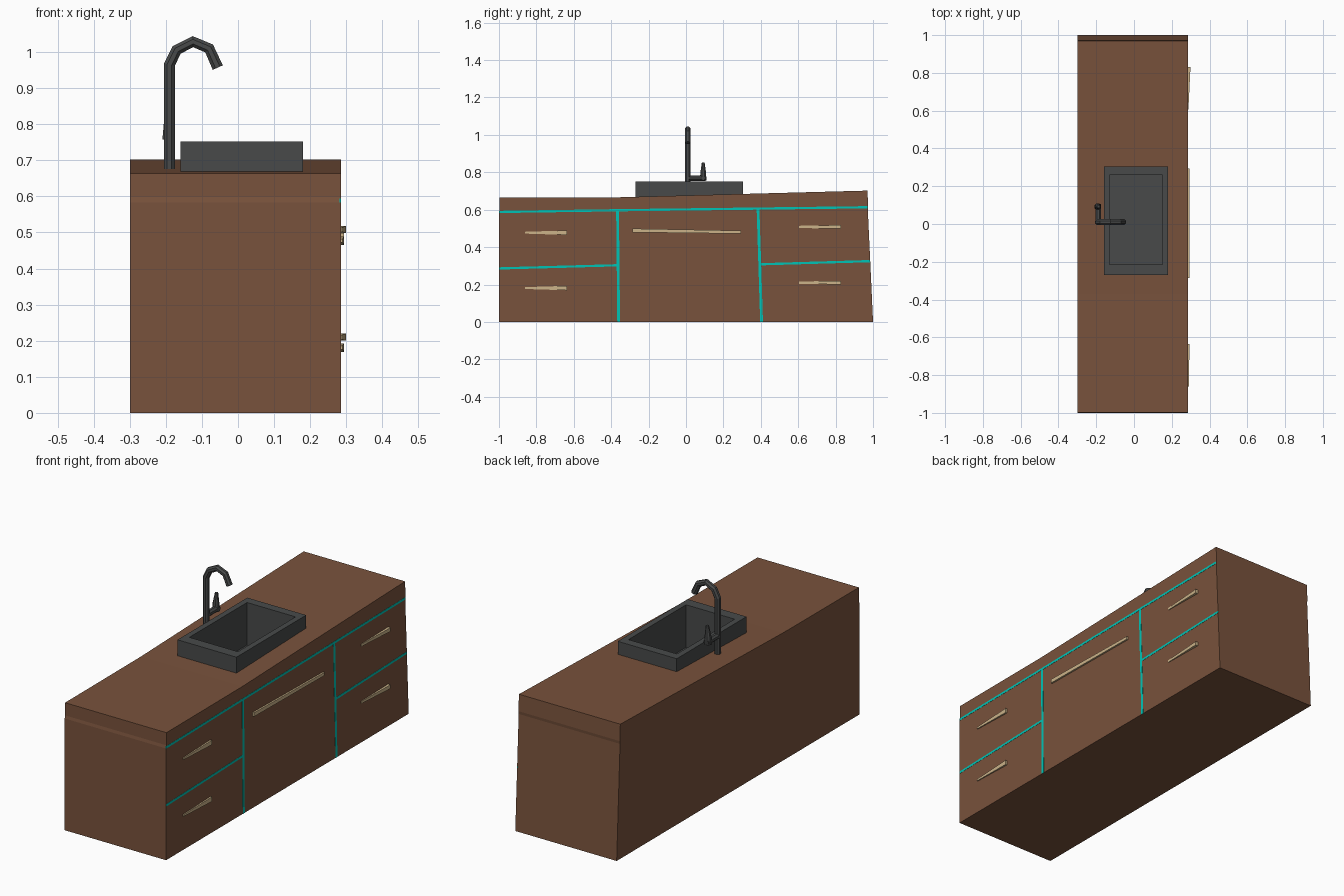
import bpy, bmesh, math
from mathutils import Vector, Matrix

if "Cube" in bpy.data.objects:
    bpy.data.objects.remove(bpy.data.objects["Cube"])


def material(name, rgb):
    m = bpy.data.materials.new(name)
    m.diffuse_color = (*rgb, 1)
    m.use_nodes = True
    m.node_tree.nodes["Principled BSDF"].inputs["Base Color"].default_value = m.diffuse_color
    return m


WOOD = material("brown wood", (0.19, 0.085, 0.045))
METAL = material("dark metal", (0.065, 0.068, 0.068))
TEAL = material("teal seam", (0.0, 0.55, 0.47))
BRASS = material("pale brass", (0.60, 0.45, 0.25))
FRONT = 0.285


def finish(name, bm, mat):
    bmesh.ops.recalc_face_normals(bm, faces=bm.faces)
    me = bpy.data.meshes.new(name)
    bm.to_mesh(me)
    bm.free()
    ob = bpy.data.objects.new(name, me)
    bpy.context.collection.objects.link(ob)
    if mat:
        me.materials.append(mat)
    return ob


def loft(name, rings, mat):
    """Closed skin through a list of equal-sized rings of points."""
    bm = bmesh.new()
    vs = [[bm.verts.new(p) for p in r] for r in rings]
    n = len(vs[0])
    for a, b in zip(vs, vs[1:]):
        for i in range(n):
            j = (i + 1) % n
            bm.faces.new((a[i], a[j], b[j], b[i]))
    bm.faces.new(vs[0])
    bm.faces.new(vs[-1])
    return finish(name, bm, mat)


def box(name, lo, hi, mat=None):
    rect = [(lo[0], lo[1]), (hi[0], lo[1]), (hi[0], hi[1]), (lo[0], hi[1])]
    return loft(name, [[(x, y, z) for x, y in rect] for z in (lo[2], hi[2])], mat)


def tube(name, path, radii, mat, sides=8):
    """Faceted pipe through path points with a radius at each point."""
    pts = [Vector(p) for p in path]
    rings = []
    for i, p in enumerate(pts):
        t0 = (p - pts[i - 1]).normalized() if i else Vector()
        t1 = (pts[i + 1] - p).normalized() if i < len(pts) - 1 else Vector()
        t = (t0 + t1).normalized()
        ref = Vector((1, 0, 0)) if abs(t.y) > 0.9 else Vector((0, 1, 0))
        u = (ref - t * ref.dot(t)).normalized()
        v = t.cross(u)
        angles = [2 * math.pi * (k + 0.5) / sides for k in range(sides)]
        rings.append([p + (u * math.cos(a) + v * math.sin(a)) * radii[i] for a in angles])
    return loft(name, rings, mat)


def bar(name, a, b, mat):
    """Tapered front-mounted bar; each end is (y, z, half height, front x)."""
    rings = []
    for y, z, h, x in (a, b):
        rings.append([(FRONT - 0.004, y, z - h), (x, y, z - h),
                      (x, y, z + h), (FRONT - 0.004, y, z + h)])
    return loft(name, rings, mat)


# Cabinet: leaning side profile extruded across the depth
profile = [(-1, 0), (1, 0), (0.985, 0.325), (0.972, 0.60), (0.974, 0.615), (0.97, 0.702),
           (0.37, 0.686), (-0.37, 0.666), (-0.997, 0.664), (-0.997, 0.598), (-1, 0.583)]
cabinet = loft("cabinet", [[(x, y, z) for y, z in profile] for x in (-0.30, FRONT)], WOOD)

# Opening for the basin
cutter = box("sink_cutter", (-0.145, -0.245, 0.52), (0.165, 0.285, 0.9))
cutter.hide_render = True
cutter.hide_set(True)
cut = cabinet.modifiers.new("sink opening", 'BOOLEAN')
cut.object = cutter
cut.operation = 'DIFFERENCE'
cut.solver = 'EXACT'

# Sink: walled basin, rim outside, rim inside, floor
outer = [(-0.16, -0.27), (0.18, -0.27), (0.18, 0.305), (-0.16, 0.305)]
inner = [(-0.13, -0.215), (0.15, -0.215), (0.15, 0.26), (-0.13, 0.26)]
loft("sink", [[(x, y, z) for x, y in ring] for ring, z in
              ((outer, 0.66), (outer, 0.752), (inner, 0.752), (inner, 0.53))][0:], METAL)
# open the underside cap of the basin
bm = bmesh.new()
sink = bpy.data.objects["sink"]
bm.from_mesh(sink.data)
bmesh.ops.delete(bm, geom=[f for f in bm.faces if all(abs(v.co.z - 0.66) < 1e-4 for v in f.verts)],
                 context='FACES_ONLY')
bm.to_mesh(sink.data)
bm.free()

# Faucet: upright pipe with a faceted gooseneck
spout = [(-0.19, 0.67), (-0.19, 0.965), (-0.17, 1.006), (-0.125, 1.029), (-0.08, 1.010), (-0.056, 0.957)]
tube("faucet", [(x, 0.01, z) for x, z in spout], [0.0165] * 6, METAL)

# Lever on the side of the faucet
tube("lever_arm", [(-0.19, 0.01, 0.769), (-0.19, 0.105, 0.769)], [0.016, 0.016], METAL)
tube("lever", [(-0.192, 0.092, 0.757), (-0.191, 0.092, 0.80), (-0.188, 0.092, 0.852)],
     [0.019, 0.016, 0.008], METAL)

# Seams between the drawer and door fronts
seam_paths = {
    "counter_seam": [(-1, 0.588), (-0.365, 0.597), (0.385, 0.606), (0.971, 0.613)],
    "left_drawer_seam": [(-1, 0.286), (-0.362, 0.303)],
    "right_drawer_seam": [(0.395, 0.308), (0.985, 0.325)],
    "left_door_seam": [(-0.366, 0.597), (-0.36, 0.0)],
    "right_door_seam": [(0.385, 0.606), (0.404, 0.0)],
}
for name, path in seam_paths.items():
    upright = "door" in name
    w = 0.0075 if upright else 0.006
    dy, dz = (w, 0) if upright else (0, w)
    rings = [[(FRONT - 0.004, y - dy, z - dz), (FRONT + 0.001, y - dy, z - dz),
              (FRONT + 0.001, y + dy, z + dz), (FRONT - 0.004, y + dy, z + dz)] for y, z in path]
    loft(name, rings, TEAL)

# Handles: wedge pulls on the drawers, one long pull on the door
for side, y0, y1, h0, h1, x0, x1, zs in (
        ("left", -0.86, -0.635, 0.005, 0.012, 0.290, 0.294, (0.477, 0.181)),
        ("right", 0.605, 0.83, 0.006, 0.010, 0.288, 0.299, (0.508, 0.210))):
    for level, z in zip(("upper", "lower"), zs):
        bar(f"{side}_{level}_handle", (y0, z, h0, x0), (y1, z, h1, x1), BRASS)
bar("door_handle", (-0.287, 0.489, 0.010, 0.294), (0.294, 0.480, 0.008, 0.294), BRASS)
